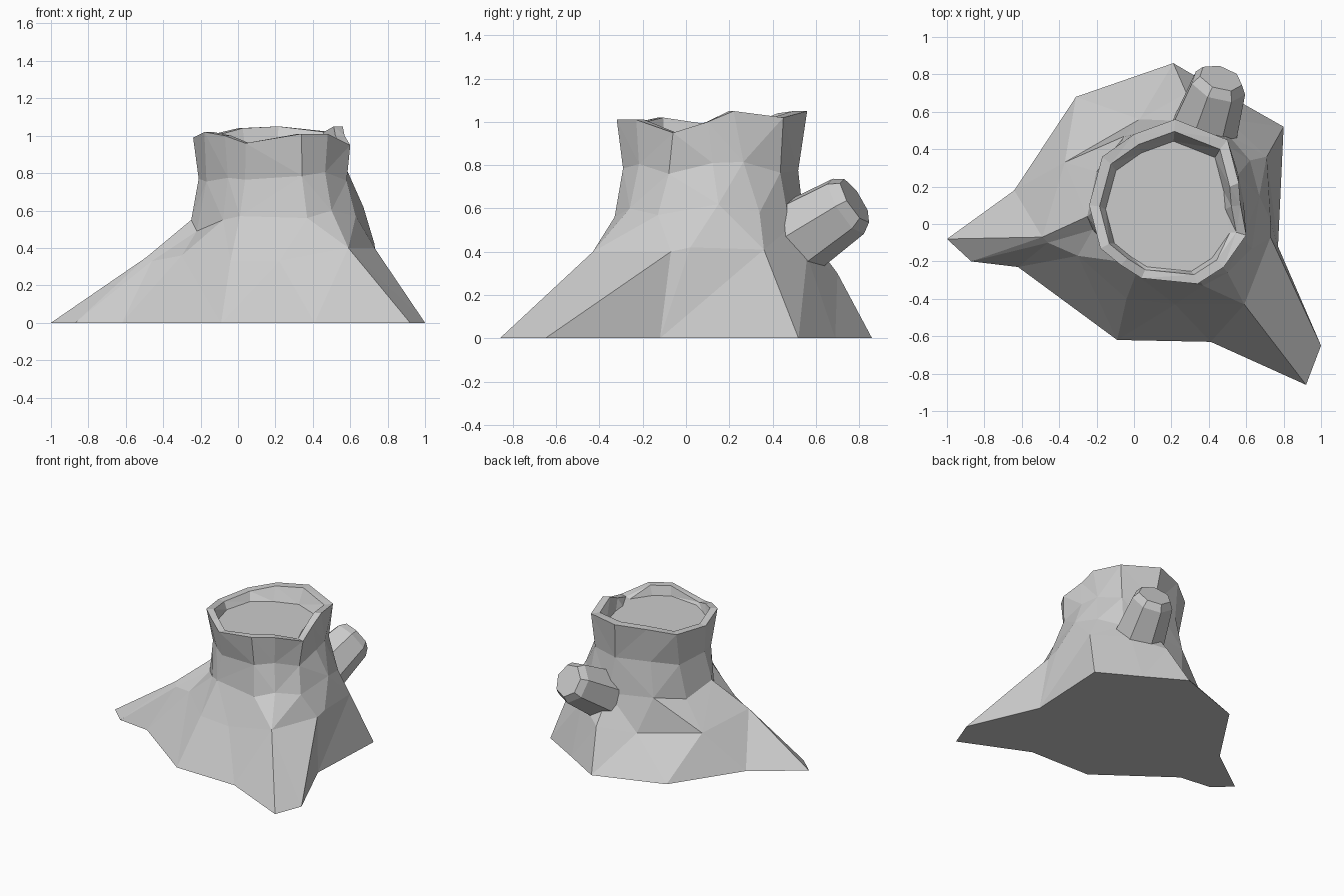
import bpy
import bmesh
import math
from mathutils import Vector

cube = bpy.data.objects.get("Cube")
if cube:
    bpy.data.objects.remove(cube)

# One plain grey for the whole stump
grey = bpy.data.materials.new("weathered grey")
grey.use_nodes = True
colour = (0.6, 0.6, 0.6, 1.0)
grey.diffuse_color = colour
grey.node_tree.nodes["Principled BSDF"].inputs["Base Color"].default_value = colour


def scaled(ring, factor, centre, z=None):
    """Copy of a ring shrunk about a vertical axis, optionally flattened to z."""
    result = []
    for point in ring:
        flat = centre + (point - centre) * factor
        result.append(Vector((flat.x, flat.y, point.z if z is None else z)))
    return result


def loft(name, rings):
    """Skin a stack of rings, closing both ends, with flat faceted shading."""
    bm = bmesh.new()
    loops = [[bm.verts.new(point) for point in ring] for ring in rings]
    for lower, upper in zip(loops, loops[1:]):
        count = len(lower)
        for i in range(count):
            j = (i + 1) % count
            bm.faces.new((lower[i], lower[j], upper[j], upper[i]))
    bm.faces.new(reversed(loops[0]))
    bm.faces.new(loops[-1])
    walls = [face for face in bm.faces if len(face.verts) == 4]
    bmesh.ops.triangulate(bm, faces=walls, quad_method='SHORT_EDGE')
    bmesh.ops.recalc_face_normals(bm, faces=bm.faces[:])
    mesh = bpy.data.meshes.new(name)
    bm.to_mesh(mesh)
    bm.free()
    mesh.materials.append(grey)
    obj = bpy.data.objects.new(name, mesh)
    bpy.context.collection.objects.link(obj)
    return obj


def points(coords):
    return [Vector(c) for c in coords]


# Ground outline with the spreading root toes
ground = [Vector((x, y, 0)) for x, y in (
    (-1, -.08), (-.87, -.2), (-.62, -.23), (-.09, -.62), (.41, -.63),
    (.92, -.86), (1, -.65), (.77, -.12), (.8, .52), (.5, .69),
    (.21, .86), (-.31, .68), (-.64, .18))]

# Root flare, where the toes merge into the trunk
flare = points((
    (-.49, -.07, .35), (-.46, -.1, .33), (-.3, -.17, .36), (-.04, -.4, .33),
    (.22, -.43, .33), (.59, -.43, .4), (.73, -.07, .4), (.73, .02, .42),
    (.71, .36, .41), (.5, .56, .38), (.28, .7, .3), (.03, .56, .26),
    (-.37, .33, .28)))

# Narrow part of the trunk
trunk = points((
    (-.25, .04, .55), (-.22, -.03, .49), (-.08, -.2, .55), (.01, -.27, .57),
    (.37, -.33, .56), (.5, -.26, .6), (.63, -.13, .57), (.67, .15, .62),
    (.62, .34, .58), (.5, .48, .51), (.28, .55, .5), (-.05, .47, .52),
    (-.2, .28, .48)))

# Uneven broken rim
rim = points((
    (-.24, .1, .99), (-.18, -.13, 1.02), (-.07, -.22, 1), (.04, -.29, .96),
    (.34, -.32, 1.01), (.48, -.23, 1.01), (.6, -.06, .95), (.57, .1, 1),
    (.56, .22, 1.05), (.5, .45, 1.02), (.22, .56, 1.05), (0, .48, 1.04),
    (-.17, .36, 1)))

# Pinched neck below the rim, and an off-centre hollow inside it
neck = scaled([a.lerp(b, .5) for a, b in zip(trunk, rim)], .92, Vector((.19, .1, 0)))
lip = scaled(rim, .87, Vector((.19, .06, 0)))
hollow = scaled(rim, .79, Vector((.18, 0, 0)), .94)
loft("tree_stump", [ground, flare, trunk, neck, rim, lip, hollow])

# Cut side branch, rising from the back of the trunk
start = Vector((.36, .47, .44))
tip = Vector((.45, .74, .61))
turn = (tip - start).to_track_quat('Z', 'Y')


def branch_ring(centre, radius, sides=7):
    steps = [math.tau * (i + .5) / sides for i in range(sides)]
    return [centre + turn @ Vector((radius * math.cos(a), radius * math.sin(a), 0))
            for a in steps]


end = tip + turn @ Vector((0, 0, .05))
loft("side_branch", [branch_ring(start, .19), branch_ring(tip, .152),
                     branch_ring(end, .12)])
